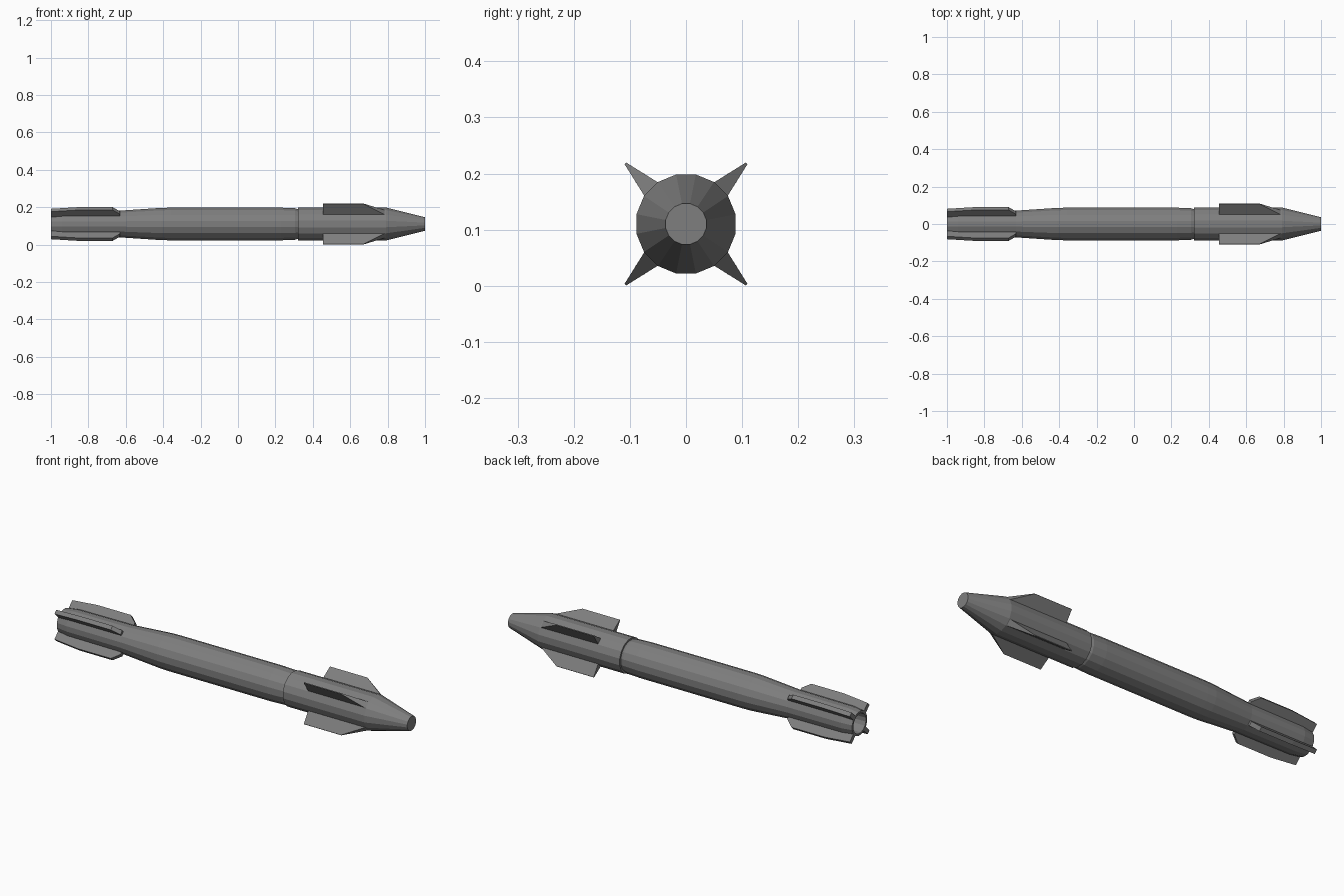
import bpy, bmesh, math

if "Cube" in bpy.data.objects:
    bpy.data.objects.remove(bpy.data.objects["Cube"])

CZ = 0.11      # height of the long axis
SIDES = 16

def material(name, v):
    m = bpy.data.materials.new(name)
    m.diffuse_color = (v, v, v, 1)
    m.use_nodes = True
    m.node_tree.nodes["Principled BSDF"].inputs["Base Color"].default_value = m.diffuse_color
    return m

grey = material("dark grey", 0.21)

def finish(bm, name):
    bmesh.ops.recalc_face_normals(bm, faces=bm.faces)
    me = bpy.data.meshes.new(name)
    bm.to_mesh(me)
    bm.free()
    me.materials.append(grey)
    ob = bpy.data.objects.new(name, me)
    bpy.context.collection.objects.link(ob)
    return ob

def lathe(name, profile):
    """Faceted solid turned about the x axis from (x, radius) points, capped at both ends."""
    bm = bmesh.new()
    rings = []
    for x, r in profile:
        ring = []
        for i in range(SIDES):
            a = 2 * math.pi * (i + 0.5) / SIDES
            ring.append(bm.verts.new((x, r * math.cos(a), CZ + r * math.sin(a))))
        rings.append(ring)
    for a, b in zip(rings, rings[1:]):
        for i in range(SIDES):
            j = (i + 1) % SIDES
            bm.faces.new((a[i], a[j], b[j], b[i]))
    bm.faces.new(rings[0])
    bm.faces.new(rings[-1])
    return finish(bm, name)

def fins(name, outline):
    """Four diagonal fins; outline holds (x, radial distance, half thickness)."""
    for k in range(4):
        a = math.radians(45 + 90 * k)
        c, s = math.cos(a), math.sin(a)
        bm = bmesh.new()
        loops = []
        for side in (1, -1):
            loops.append([bm.verts.new((x, r * c - side * h * s, CZ + r * s + side * h * c))
                          for x, r, h in outline])
        bm.faces.new(loops[0])
        bm.faces.new(loops[1][::-1])
        n = len(outline)
        for i in range(n):
            j = (i + 1) % n
            bm.faces.new((loops[0][i], loops[0][j], loops[1][j], loops[1][i]))
        finish(bm, f"{name}_{k + 1}")

# Nose section with blunt tip
lathe("nose_section", [(0.32, 0.080), (0.32, 0.090), (0.79, 0.090), (1.0, 0.037)])

# Main body, tapering to a hollow exhaust at the rear
lathe("main_body", [(-0.90, 0.050), (-1.0, 0.052), (-1.0, 0.063), (-0.94, 0.071),
                    (-0.63, 0.073), (-0.41, 0.088), (-0.36, 0.089), (0.23, 0.089),
                    (0.305, 0.086), (0.325, 0.079)])

# Front fins: wedge section, thin at the tip
fins("front_fin", [(0.455, 0.080, 0.017), (0.455, 0.153, 0.002),
                   (0.67, 0.153, 0.002), (0.785, 0.088, 0.017), (0.785, 0.080, 0.017)])

# Tail fins: thick plates
fins("tail_fin", [(-1.0, 0.058, 0.011), (-1.0, 0.104, 0.011), (-0.86, 0.116, 0.011),
                  (-0.67, 0.116, 0.011), (-0.63, 0.084, 0.011), (-0.63, 0.058, 0.011)])
